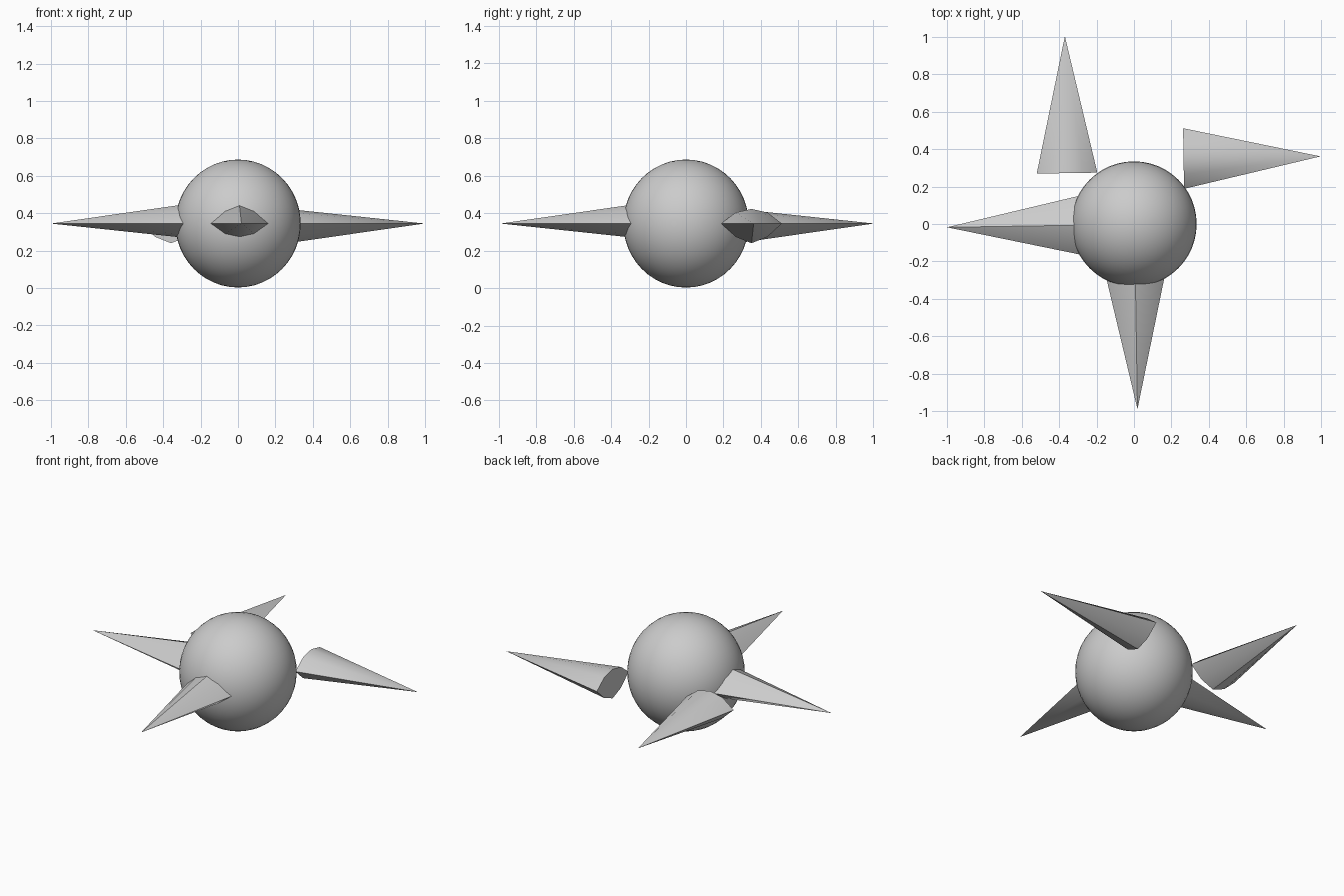
import bpy, bmesh
from math import radians
from mathutils import Matrix, Vector

if "Cube" in bpy.data.objects:
    bpy.data.objects.remove(bpy.data.objects["Cube"])

CZ = 0.345


def finish(bm, name):
    bmesh.ops.recalc_face_normals(bm, faces=bm.faces)
    mesh = bpy.data.meshes.new(name)
    bm.to_mesh(mesh)
    bm.free()
    obj = bpy.data.objects.new(name, mesh)
    bpy.context.collection.objects.link(obj)
    bpy.ops.object.select_all(action='DESELECT')
    obj.select_set(True)
    bpy.context.view_layer.objects.active = obj
    bpy.ops.object.shade_smooth_by_angle(angle=radians(30))
    return obj


# Central ball
bm = bmesh.new()
bmesh.ops.create_uvsphere(bm, u_segments=48, v_segments=24, radius=1)
bmesh.ops.scale(bm, vec=(0.335, 0.335, 0.342), verts=bm.verts)
finish(bm, "ball").location.z = CZ

# Lopsided eight-sided spike section: (sideways, up)
SECTION = [(0.162, 0), (0.085, 0.071), (0, 0.105), (-0.085, 0.071),
           (-0.162, 0), (-0.085, -0.059), (0, -0.078), (0.085, -0.059)]


def spike(name, base, angle, flip):
    bm = bmesh.new()
    ring = [bm.verts.new((0, s, u * flip)) for s, u in SECTION]
    tip = bm.verts.new((0.732, 0, 0))
    bm.faces.new(ring)
    for i, v in enumerate(ring):
        bm.faces.new((v, ring[(i + 1) % 8], tip))
    m = Matrix.Translation(Vector((*base, CZ))) @ Matrix.Rotation(radians(angle), 4, 'Z')
    bmesh.ops.transform(bm, matrix=m, verts=bm.verts)
    finish(bm, name)


# Four spikes; the right and back ones are set off from the ball and turned over
spike("right_spike", (0.265, 0.35), 0.9, -1)
spike("back_spike", (-0.358, 0.272), 90.9, -1)
spike("left_spike", (-0.268, -0.006), 180.9, 1)
spike("front_spike", (0.007, -0.258), 270.9, 1)
